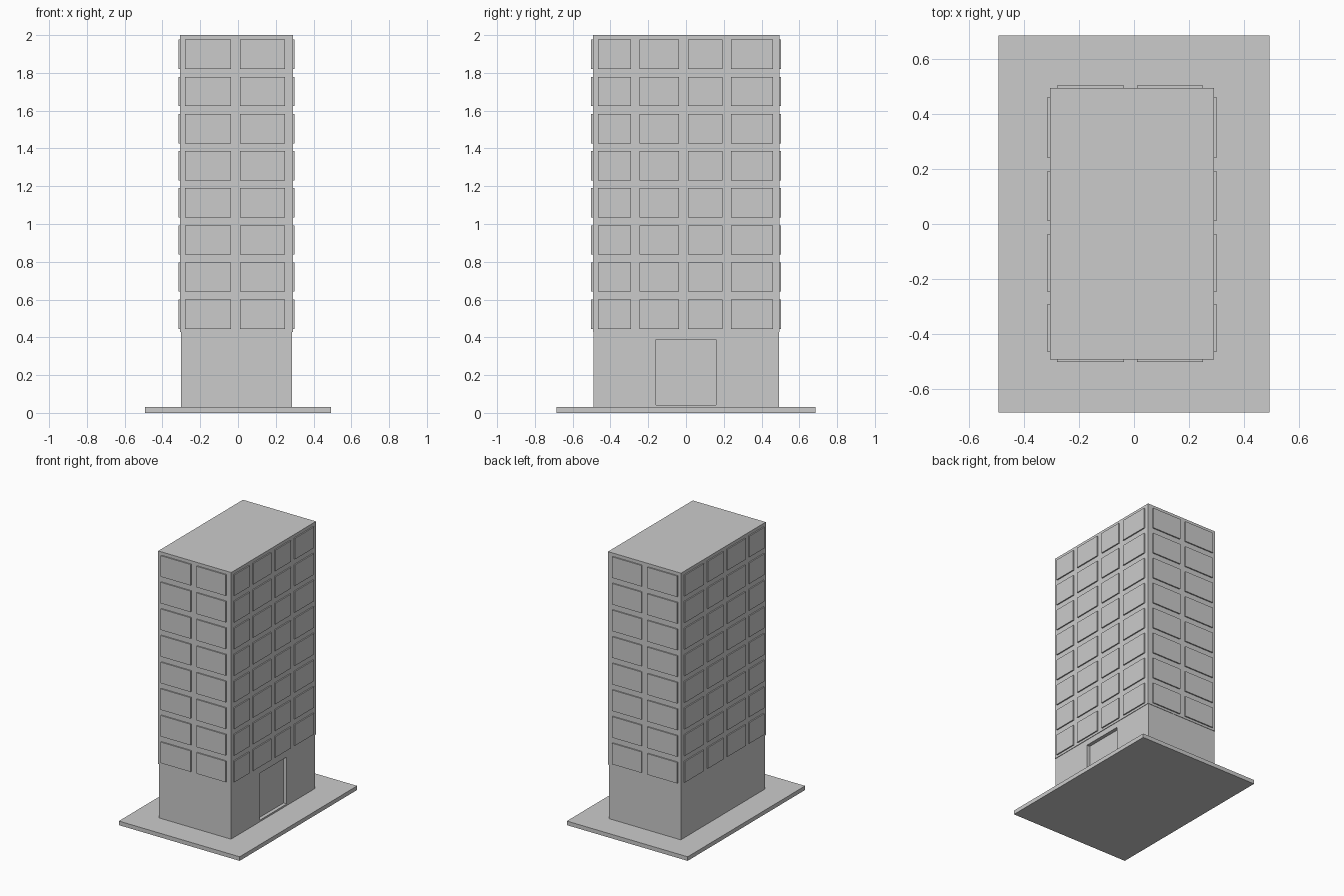
import bpy
import bmesh
from mathutils import Matrix, Vector

if "Cube" in bpy.data.objects:
    bpy.data.objects.remove(bpy.data.objects["Cube"])


def boxes(name, spans):
    """One object made of boxes, each given as (x0, x1, y0, y1, z0, z1)."""
    bm = bmesh.new()
    for x0, x1, y0, y1, z0, z1 in spans:
        centre = Vector((x0 + x1, y0 + y1, z0 + z1)) / 2
        size = (x1 - x0, y1 - y0, z1 - z0, 1)
        bmesh.ops.create_cube(bm, size=1, matrix=Matrix.Translation(centre) @ Matrix.Diagonal(size))
    mesh = bpy.data.meshes.new(name)
    bm.to_mesh(mesh)
    bm.free()
    obj = bpy.data.objects.new(name, mesh)
    bpy.context.collection.objects.link(obj)
    return obj


X0, X1, Y0, Y1 = -0.306, 0.290, -0.493, 0.495
SPLIT, TOP, BASE = 0.428, 2.0, 0.03

# Paved base slab
boxes("base_slab", [(-0.493, 0.493, -0.685, 0.685, 0, BASE)])

# Ground floor, very slightly inset, with a recessed doorway on the right side
ground = boxes("ground_floor", [(X0 + 0.004, X1 - 0.004, Y0 + 0.003, Y1 - 0.003, BASE, SPLIT)])
cutter = boxes("doorway_cutter", [(X1 - 0.03, X1 + 0.05, -0.159, 0.159, 0.042, 0.388)])
cutter.hide_render = True
cutter.hide_set(True)
cut = ground.modifiers.new("doorway", 'BOOLEAN')
cut.operation = 'DIFFERENCE'
cut.solver = 'EXACT'
cut.object = cutter

# Tower above the ground floor
boxes("tower", [(X0, X1, Y0, Y1, SPLIT, TOP)])

# Window panels standing proud of each facade, eight floors
end_cols = [(-0.280, -0.036), (0.011, 0.250)]
side_cols = [(-0.466, -0.290), (-0.247, -0.036), (0.010, 0.193), (0.239, 0.461)]
floors = [(0.445 + 0.1965 * i, 0.600 + 0.1965 * i) for i in range(8)]
OUT, SINK = 0.009, 0.01

for name, y0, y1 in [("front_windows", Y0 - OUT, Y0 + SINK), ("back_windows", Y1 - SINK, Y1 + OUT)]:
    boxes(name, [(a, b, y0, y1, *f) for f in floors for a, b in end_cols])
for name, x0, x1 in [("left_windows", X0 - OUT, X0 + SINK), ("right_windows", X1 - SINK, X1 + OUT)]:
    boxes(name, [(x0, x1, a, b, *f) for f in floors for a, b in side_cols])
